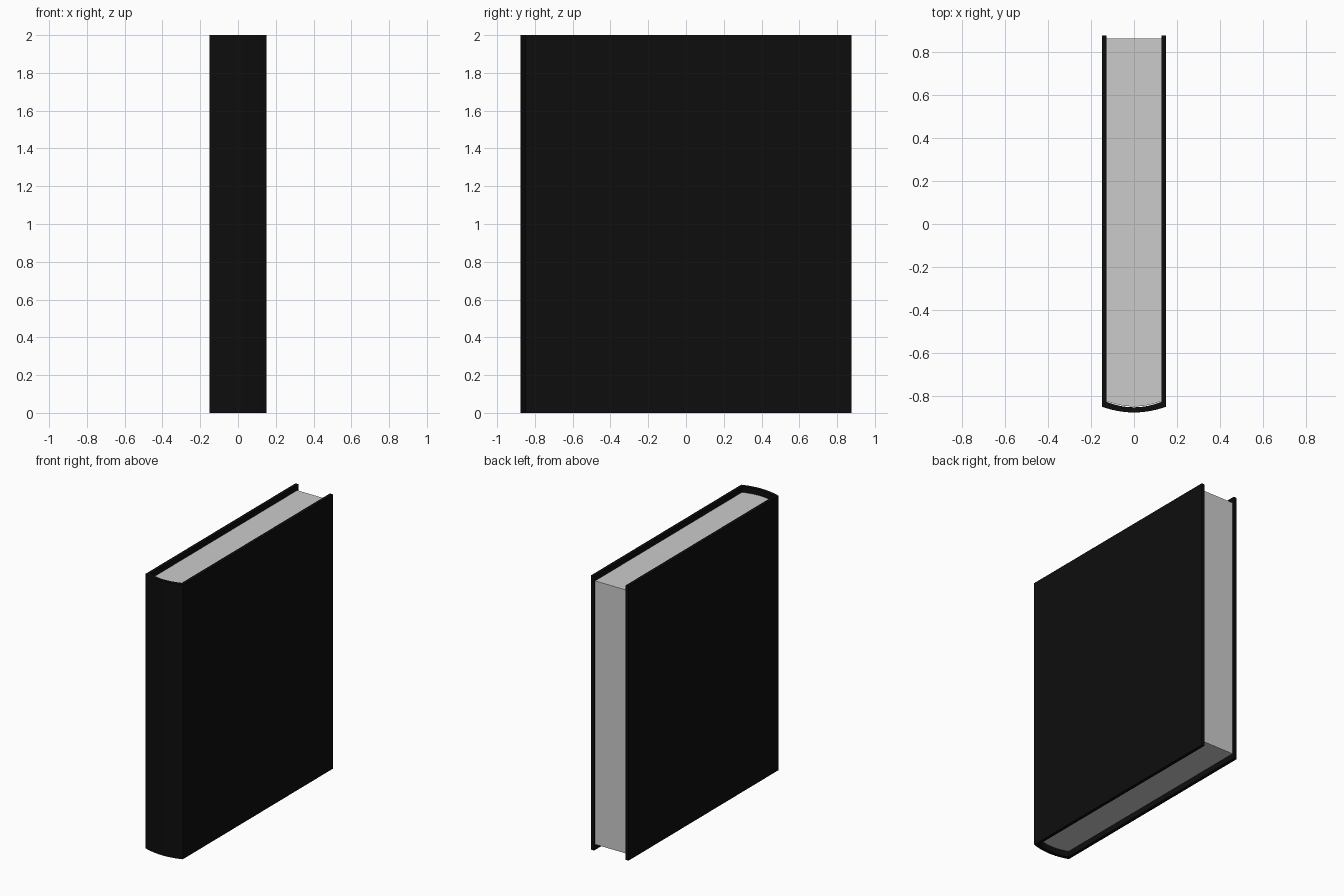
import bpy
import bmesh

cube = bpy.data.objects.get("Cube")
if cube:
    bpy.data.objects.remove(cube, do_unlink=True)


def material(name, color):
    mat = bpy.data.materials.new(name)
    mat.use_nodes = True
    mat.diffuse_color = color
    mat.node_tree.nodes["Principled BSDF"].inputs["Base Color"].default_value = color
    return mat


def arc(half_width, y_edge, bulge, steps=12):
    """Shallow curve across the spine, from -x to +x."""
    ts = [2 * i / steps - 1 for i in range(steps + 1)]
    return [(half_width * t, y_edge - bulge * (1 - t * t)) for t in ts]


def extrude_outline(name, outline, z0, z1, mat):
    """Upright prism from a plan outline."""
    bm = bmesh.new()
    face = bm.faces.new([bm.verts.new((x, y, z0)) for x, y in outline])
    result = bmesh.ops.extrude_face_region(bm, geom=[face])
    top = [v for v in result["geom"] if isinstance(v, bmesh.types.BMVert)]
    bmesh.ops.translate(bm, verts=top, vec=(0, 0, z1 - z0))
    bmesh.ops.recalc_face_normals(bm, faces=bm.faces)
    mesh = bpy.data.meshes.new(name)
    bm.to_mesh(mesh)
    bm.free()
    mesh.materials.append(mat)
    obj = bpy.data.objects.new(name, mesh)
    bpy.context.collection.objects.link(obj)
    bpy.ops.object.select_all(action="DESELECT")
    obj.select_set(True)
    bpy.context.view_layer.objects.active = obj
    bpy.ops.object.shade_smooth_by_angle()
    return obj


black = material("cover black", (0.004, 0.004, 0.004, 1))
paper = material("page grey", (0.6, 0.6, 0.6, 1))

height, back = 2.0, 0.877
outer, inner = 0.15, 0.127
page_drop = 0.04

# Cover: two boards joined by a rounded spine
outside = arc(outer, -0.85, 0.027)
inside = arc(inner, -0.828, 0.025)
cover_outline = ([(-outer, back)] + outside + [(outer, back), (inner, back)]
                 + inside[::-1] + [(-inner, back)])
extrude_outline("cover", cover_outline, 0, height, black)

# Page block, set in from the top, bottom and open edge
page_outline = [(-inner, 0.864)] + arc(inner, -0.825, 0.024) + [(inner, 0.864)]
extrude_outline("page_block", page_outline, page_drop, height - page_drop, paper)
